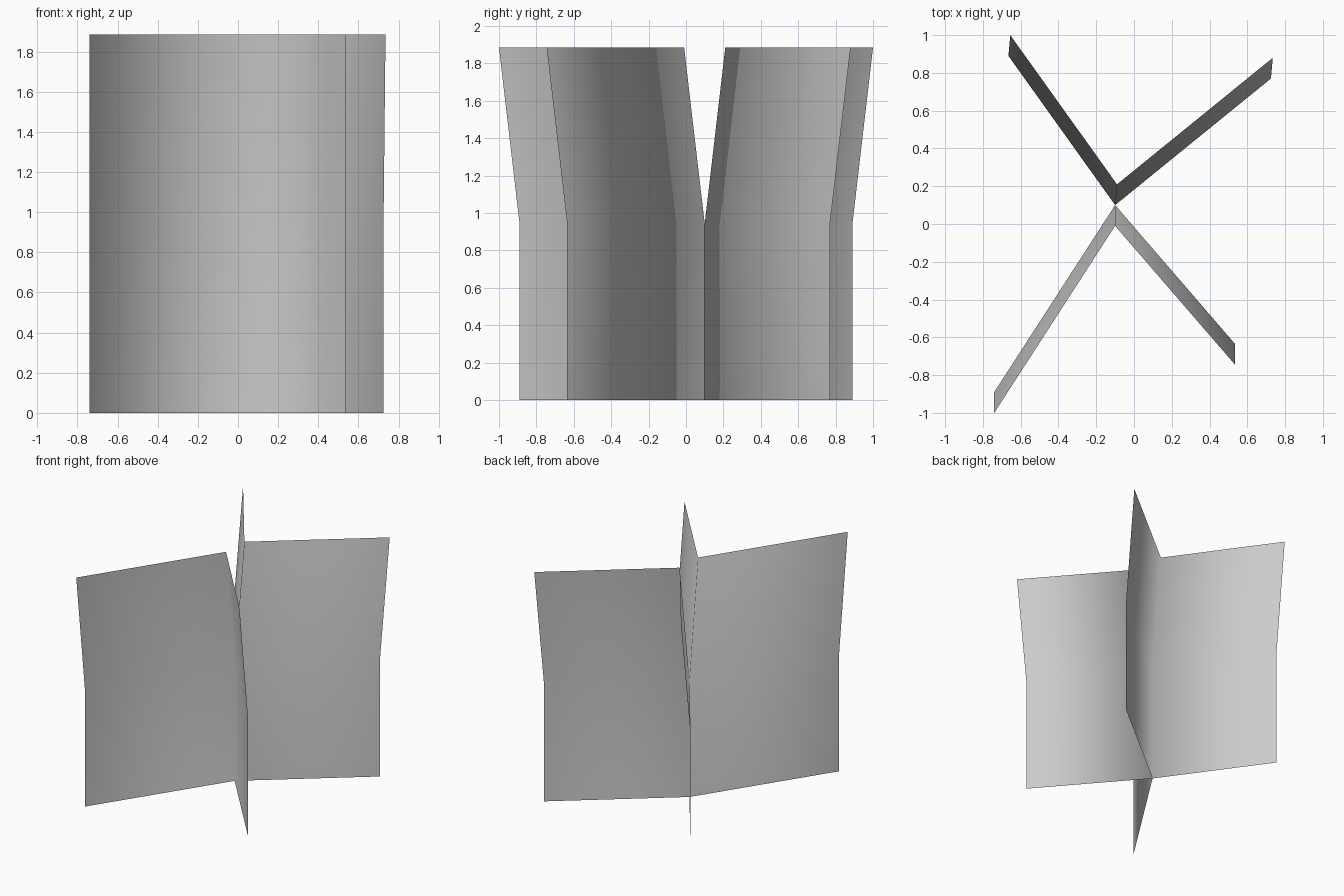
import bpy
import bmesh

cube = bpy.data.objects.get("Cube")
if cube:
    bpy.data.objects.remove(cube, do_unlink=True)

# Single flat grey
grey = bpy.data.materials.new("plain grey")
grey.use_nodes = True
colour = (0.6, 0.6, 0.6, 1)
grey.diffuse_color = colour
grey.node_tree.nodes["Principled BSDF"].inputs["Base Color"].default_value = colour

HEIGHT, BEND = 1.885, 0.943


def folded_sheet(name, plan, lean):
    """V-shaped sheet: upright to the bend, then leaning to the top."""
    bm = bmesh.new()
    rows = []
    for z, amount in ((0, 0), (BEND, 0), (HEIGHT, 1)):
        rows.append([bm.verts.new((x + lean[0] * amount, y + lean[1] * amount, z))
                     for x, y in plan])
    for low, high in zip(rows, rows[1:]):
        for i in range(len(plan) - 1):
            bm.faces.new((low[i], low[i + 1], high[i + 1], high[i]))
    mesh = bpy.data.meshes.new(name)
    bm.to_mesh(mesh)
    bm.free()
    mesh.materials.append(grey)
    mesh.shade_smooth()
    sheet = bpy.data.objects.new(name, mesh)
    bpy.context.collection.objects.link(sheet)
    # Larger wings pull the soft shading across the fold
    sheet.modifiers.new("soft fold", 'WEIGHTED_NORMAL').mode = 'FACE_AREA'
    return sheet


# Front sheet leans forward, back sheet leans backward; they meet at the fold
folded_sheet("front_sheet", [(0.535, -0.635), (-0.1, 0.1), (-0.74, -0.89)], (0, -0.11))
folded_sheet("back_sheet", [(-0.665, 0.89), (-0.1, 0.1), (0.725, 0.77)], (0.01, 0.11))
